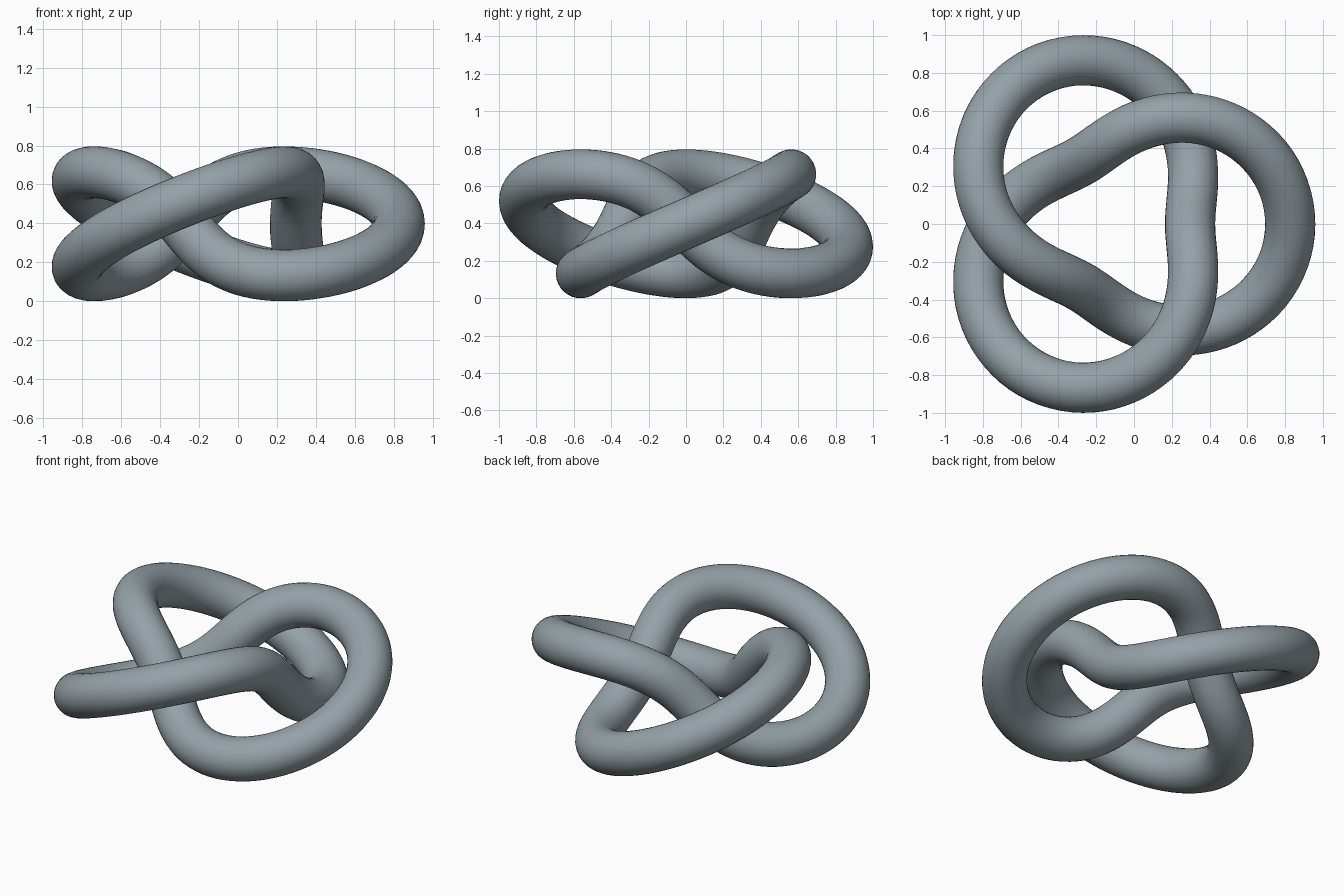
import bpy
import math

if "Cube" in bpy.data.objects:
    bpy.data.objects.remove(bpy.data.objects["Cube"])

MAJOR, MINOR, TUBE = 0.65, 0.265, 0.133   # knot radius, weave amplitude, tube radius
STEPS = 240

grey = bpy.data.materials.new("blue grey")
grey.diffuse_color = (0.30, 0.36, 0.39, 1.0)
grey.use_nodes = True
grey.node_tree.nodes["Principled BSDF"].inputs["Base Color"].default_value = grey.diffuse_color


def knot_point(u):
    """Trefoil path winding twice around z and three times around the ring."""
    r = MAJOR + MINOR * math.cos(3 * u)
    return (r * math.cos(2 * u), r * math.sin(2 * u), MINOR * math.sin(3 * u))


# Centre line of the knot, shifted so its bounds are centred in x and rest on z = 0
points = [knot_point(2 * math.pi * i / STEPS) for i in range(STEPS)]
shift_x = -0.088
shift_z = MINOR + TUBE

curve = bpy.data.curves.new("trefoil_knot", 'CURVE')
curve.dimensions = '3D'
curve.twist_mode = 'MINIMUM'
curve.bevel_depth = TUBE
curve.bevel_resolution = 14
spline = curve.splines.new('POLY')
spline.points.add(STEPS - 1)
for p, (x, y, z) in zip(spline.points, points):
    p.co = (x + shift_x, y, z + shift_z, 1.0)
spline.use_cyclic_u = True
spline.use_smooth = True
curve.materials.append(grey)

knot = bpy.data.objects.new("trefoil_knot", curve)
bpy.context.collection.objects.link(knot)

# Turn the tube into a smooth mesh
bpy.context.view_layer.objects.active = knot
knot.select_set(True)
bpy.ops.object.convert(target='MESH')
bpy.ops.object.shade_smooth()
